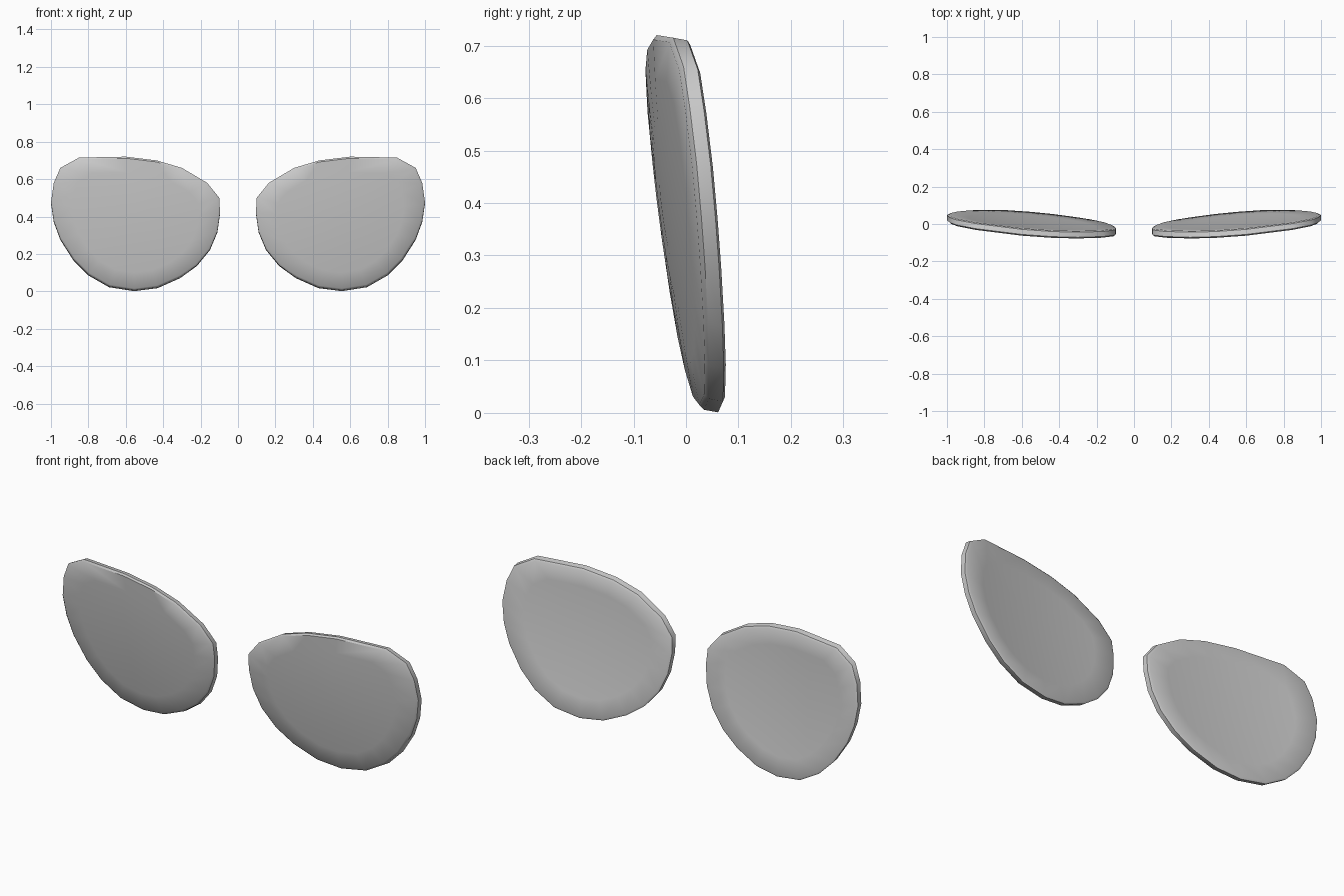
import bpy, bmesh, math

if "Cube" in bpy.data.objects:
    bpy.data.objects.remove(bpy.data.objects["Cube"])

# Outline of one lens seen from the front (x, z)
OUTLINE = [(.10, .50), (.165, .58), (.30, .66), (.435, .70), (.60, .72), (.85, .715),
           (.95, .66), (.985, .58), (1.0, .475), (.985, .375), (.95, .28), (.88, .17),
           (.80, .09), (.69, .027), (.555, .006), (.43, .022), (.31, .075),
           (.22, .14), (.15, .225), (.11, .32), (.096, .42)]
CX, CZ = .55, .38

# Rings from front centre to back centre: scale, depth offset, drop
RINGS = [(.25, 0, 0), (.5, 0, 0), (.75, 0, 0), (.975, 0, 0), (1, .007, 0),
         (1, .034, -.005), (.975, .04, -.005),
         (.75, .04, -.005), (.5, .04, -.005), (.25, .04, -.005)]


def depth(x, z):
    """Tilted, slightly domed lens surface."""
    r2 = ((x - CX) ** 2 + (z - CZ) ** 2) / .42 ** 2
    return -.015 + .085 * x - .128 * z - .02 * (1 - r2)


def make_lens(name, side):
    bm = bmesh.new()

    def vert(x, z, off, drop):
        return bm.verts.new((side * x, depth(x, z) + off, z + drop))

    loops = [[vert(CX + s * (x - CX), CZ + s * (z - CZ), off, drop) for x, z in OUTLINE]
             for s, off, drop in RINGS]
    n = len(OUTLINE)
    # Curved faces and rim
    for a, b in zip(loops, loops[1:]):
        for i in range(n):
            j = (i + 1) % n
            bm.faces.new((a[i], a[j], b[j], b[i]))
    # Centre fans, front and back
    for loop, off, drop in ((loops[0], 0, 0), (loops[-1], .04, -.005)):
        c = vert(CX, CZ, off, drop)
        for i in range(n):
            bm.faces.new((c, loop[i], loop[(i + 1) % n]))
    bmesh.ops.recalc_face_normals(bm, faces=bm.faces)
    mesh = bpy.data.meshes.new(name)
    bm.to_mesh(mesh)
    bm.free()
    obj = bpy.data.objects.new(name, mesh)
    bpy.context.collection.objects.link(obj)
    bpy.ops.object.select_all(action='DESELECT')
    obj.select_set(True)
    bpy.context.view_layer.objects.active = obj
    bpy.ops.object.shade_smooth_by_angle(angle=math.radians(40))


make_lens("right_lens", 1)
make_lens("left_lens", -1)
